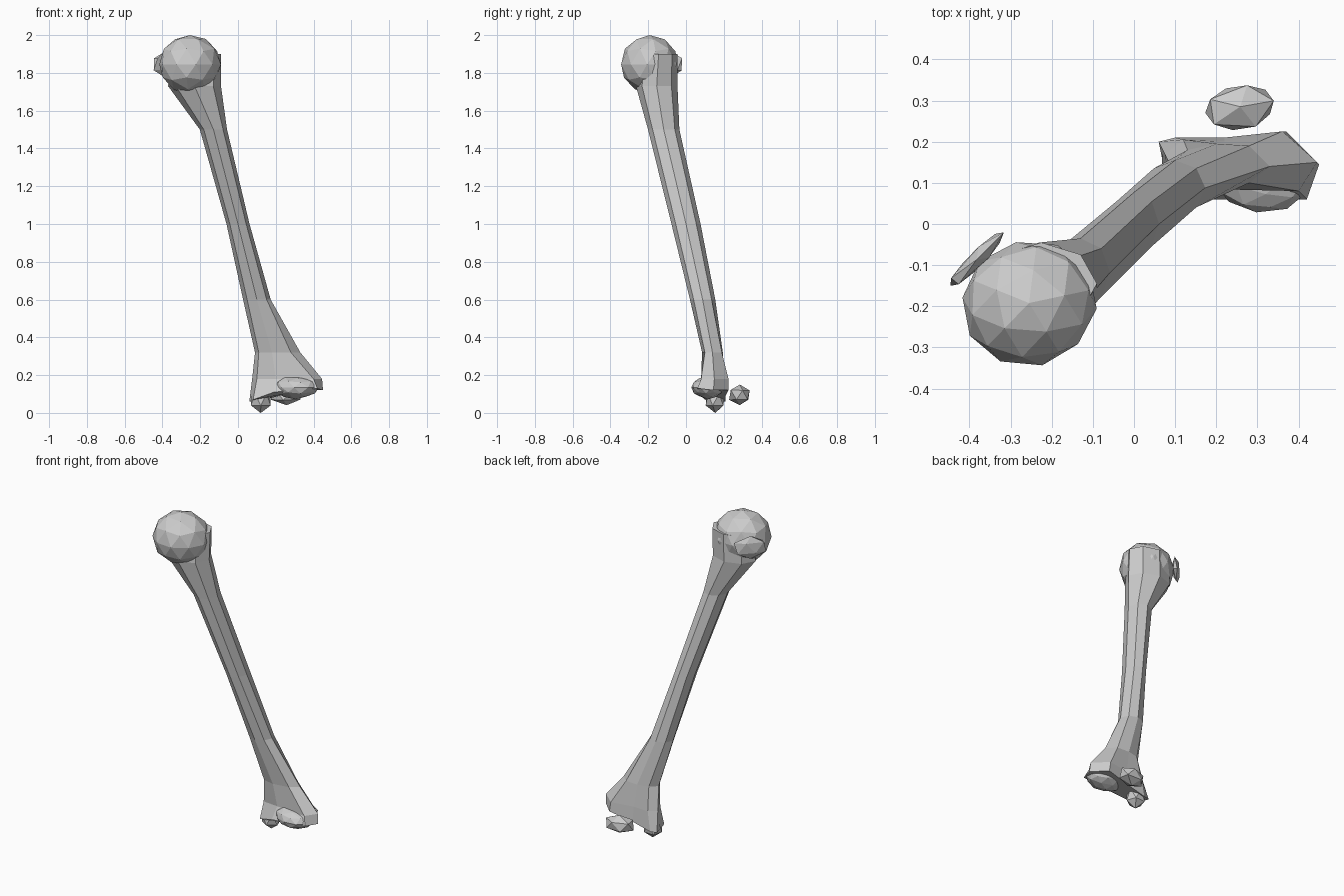
import bpy, bmesh, random
from math import cos, sin, tau, radians
from mathutils import Vector, Matrix

if "Cube" in bpy.data.objects:
    bpy.data.objects.remove(bpy.data.objects["Cube"])

random.seed(4)


def finish(bm, name):
    bmesh.ops.recalc_face_normals(bm, faces=bm.faces)
    mesh = bpy.data.meshes.new(name)
    bm.to_mesh(mesh)
    bm.free()
    obj = bpy.data.objects.new(name, mesh)
    bpy.context.collection.objects.link(obj)
    return obj


def ellipse(x, y, z, rx, ry, sides=8):
    return [(x + rx * cos(tau * i / sides), y + ry * sin(tau * i / sides), z)
            for i in range(sides)]


def loft(name, rings):
    bm = bmesh.new()
    loops = [[bm.verts.new(p) for p in ring] for ring in rings]
    for a, b in zip(loops, loops[1:]):
        for i in range(len(a)):
            j = (i + 1) % len(a)
            bm.faces.new((a[i], a[j], b[j], b[i]))
    bm.faces.new(loops[0])
    bm.faces.new(loops[-1])
    return finish(bm, name)


def chunk(name, centre, radii, level=2, turn=0, rough=0.0):
    """Faceted, slightly irregular ellipsoid."""
    bm = bmesh.new()
    bmesh.ops.create_icosphere(bm, subdivisions=level, radius=1)
    for v in bm.verts:
        v.co *= 1 + random.uniform(-rough, rough)
    mat = (Matrix.Translation(Vector(centre))
           @ Matrix.Rotation(radians(turn), 4, 'Z')
           @ Matrix.Diagonal((*radii, 1)))
    bmesh.ops.transform(bm, matrix=mat, verts=bm.verts)
    return finish(bm, name)


# Shaft: leaning loft, round in the middle and flared at both ends
flare = [(.33, .14), (.28, .19), (.20, .195), (.13, .18),
         (.09, .14), (.11, .10), (.18, .085), (.28, .10)]
elbow = [(.445, .15), (.36, .225), (.22, .20), (.12, .205),
         (.075, .17), (.10, .11), (.20, .10), (.40, .08)]
broken_edge = [(.45, .145, .12), (.37, .225, .12), (.22, .21, .09), (.10, .21, .06),
               (.06, .20, .06), (.08, .10, .07), (.19, .06, .11), (.42, .06, .13)]
loft("shaft", [
    ellipse(-.225, -.145, 1.90, .135, .10),
    ellipse(-.23, -.155, 1.73, .14, .11),
    ellipse(-.13, -.118, 1.50, .072, .083),
    ellipse(0, 0, 1.00, .061, .077),
    ellipse(.10, .088, .60, .073, .067),
    [(x, y, .32) for x, y in flare],
    [(x, y, .18) for x, y in elbow],
    broken_edge,
])

# Ball at the upper end
chunk("ball_head", (-.255, -.192, 1.845), (.165, .153, .156), 2, 12, .015)

# Joint lobes at the lower end
chunk("inner_lobe", (.12, .155, .07), (.062, .058, .07), 1, 20, .04)
chunk("outer_condyle", (.305, .115, .135), (.12, .085, .06), 2, -5, .05)

# Loose fragments beside each joint
chunk("lower_fragment", (.258, .285, .095), (.098, .06, .057), 1, 10, .06)
chunk("upper_fragment", (-.383, -.087, 1.845), (.10, .022, .07), 1, 45, .06)
